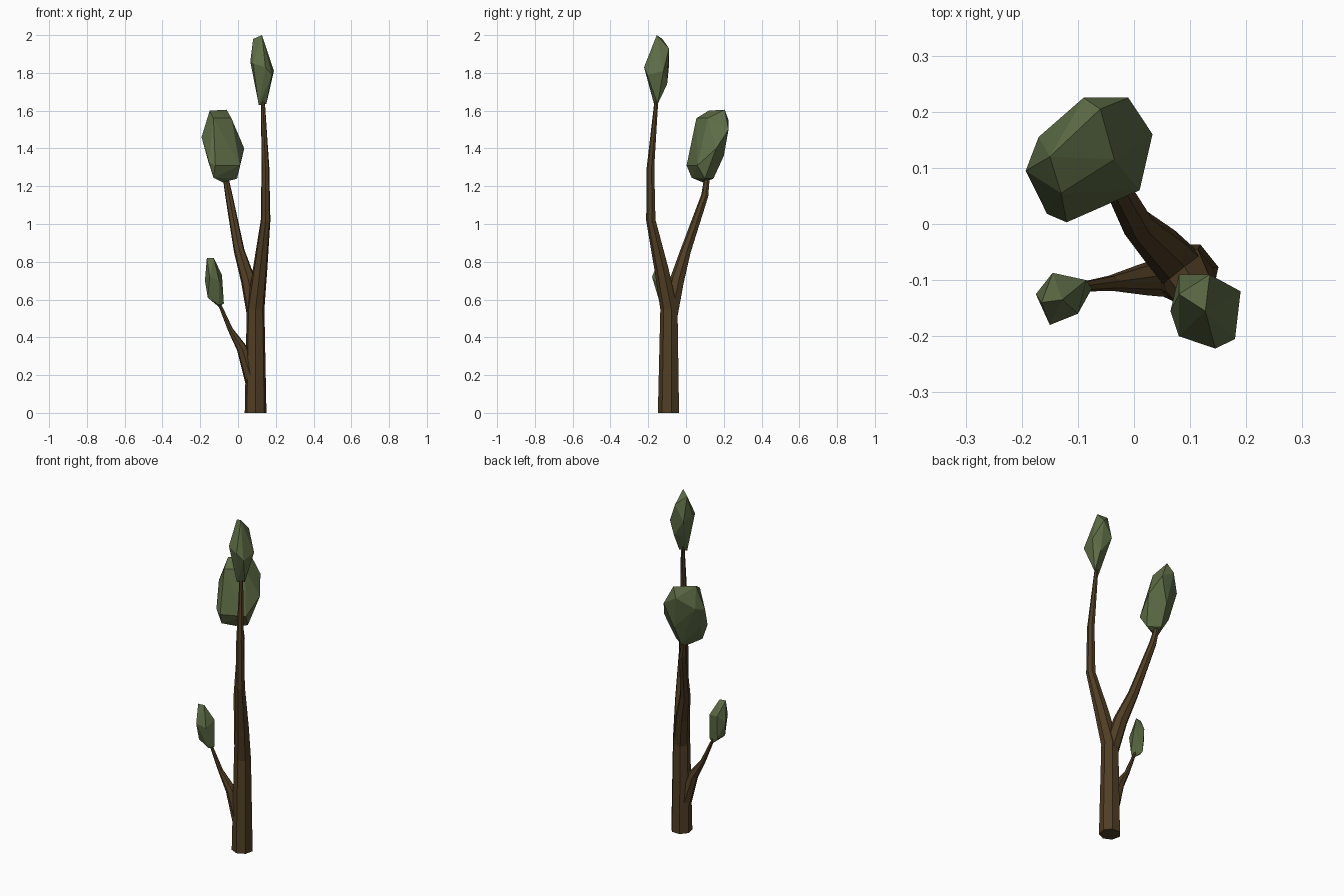
import bpy, bmesh, math
from mathutils import Vector


def material(name, rgb):
    m = bpy.data.materials.new(name)
    m.diffuse_color = (*rgb, 1)
    return m


BARK = material("brown bark", (0.082, 0.048, 0.018))
LEAF = material("olive green leaves", (0.112, 0.152, 0.062))


def finish(bm, name, mat):
    bmesh.ops.recalc_face_normals(bm, faces=bm.faces[:])
    me = bpy.data.meshes.new(name)
    bm.to_mesh(me)
    bm.free()
    me.materials.append(mat)
    ob = bpy.data.objects.new(name, me)
    bpy.context.collection.objects.link(ob)


def limb(name, path, sides=7, flat_start=False):
    """Tapered faceted tube through (x, y, z, radius) points."""
    bm = bmesh.new()
    pts = [Vector(p[:3]) for p in path]
    rings = []
    for i, p in enumerate(path):
        d = pts[min(i + 1, len(pts) - 1)] - pts[max(i - 1, 0)]
        if flat_start and i == 0:
            d = Vector((0, 0, 1))
        q = Vector((0, 0, 1)).rotation_difference(d)
        ring = []
        for k in range(sides):
            a = math.tau * (k + 0.25) / sides
            ring.append(bm.verts.new(pts[i] + q @ Vector((math.cos(a), math.sin(a), 0)) * p[3]))
        rings.append(ring)
    for a, b in zip(rings, rings[1:]):
        for k in range(sides):
            j = (k + 1) % sides
            bm.faces.new((a[k], a[j], b[j], b[k]))
    bm.faces.new(rings[0][::-1])
    bm.faces.new(rings[-1])
    finish(bm, name, BARK)


def foliage(name, points):
    """Faceted leaf clump: convex hull of a few corner points."""
    bm = bmesh.new()
    for p in points:
        bm.verts.new(p)
    res = bmesh.ops.convex_hull(bm, input=bm.verts[:])
    junk = {v for v in res["geom_interior"] if isinstance(v, bmesh.types.BMVert)}
    bmesh.ops.delete(bm, geom=list(junk), context='VERTS')
    finish(bm, name, LEAF)


# Trunk running into the tallest limb
limb("trunk", [(0.093, -0.09, 0, 0.059), (0.093, -0.088, 0.55, 0.048),
               (0.117, -0.128, 0.76, 0.039), (0.146, -0.185, 1.02, 0.026),
               (0.145, -0.187, 1.3, 0.021), (0.131, -0.155, 1.67, 0.010)], flat_start=True)

# Side branches
limb("back_branch", [(0.088, -0.082, 0.53, 0.044), (0.055, -0.047, 0.7, 0.040),
                     (0.006, 0.0, 0.86, 0.029), (-0.048, 0.1, 1.15, 0.020),
                     (-0.07, 0.115, 1.27, 0.014)])
limb("left_branch", [(0.078, -0.092, 0.16, 0.040), (0.022, -0.098, 0.34, 0.029),
                     (-0.04, -0.105, 0.44, 0.014), (-0.102, -0.113, 0.585, 0.008)])

# Leaf clumps
foliage("top_leaves", [
    (0.127, -0.155, 2.0), (0.08, -0.125, 1.98), (0.135, -0.09, 1.93), (0.08, -0.09, 1.84),
    (0.19, -0.12, 1.81), (0.18, -0.205, 1.79), (0.145, -0.222, 1.83), (0.08, -0.2, 1.85),
    (0.065, -0.155, 1.86), (0.15, -0.15, 1.635), (0.11, -0.168, 1.63), (0.10, -0.12, 1.74),
    (0.15, -0.1, 1.74)])
foliage("back_leaves", [
    (-0.15, 0.12, 1.6), (-0.06, 0.205, 1.605), (-0.035, 0.115, 1.56), (-0.13, 0.055, 1.56),
    (-0.09, 0.225, 1.55), (-0.01, 0.225, 1.5), (-0.193, 0.095, 1.46), (-0.17, 0.155, 1.48),
    (0.033, 0.16, 1.4), (0.01, 0.06, 1.31), (-0.12, 0.003, 1.31), (-0.155, 0.018, 1.33),
    (-0.06, 0.2, 1.36), (-0.16, 0.1, 1.34), (-0.13, 0.03, 1.245), (-0.08, 0.09, 1.22),
    (-0.005, 0.1, 1.24), (-0.07, 0.145, 1.24)])
foliage("left_leaves", [
    (-0.165, -0.14, 0.82), (-0.128, -0.135, 0.82), (-0.145, -0.087, 0.74), (-0.085, -0.1, 0.73),
    (-0.1, -0.16, 0.7), (-0.15, -0.18, 0.72), (-0.175, -0.125, 0.7), (-0.16, -0.14, 0.61),
    (-0.075, -0.115, 0.58), (-0.1, -0.11, 0.56), (-0.14, -0.095, 0.6), (-0.1, -0.135, 0.57)])
